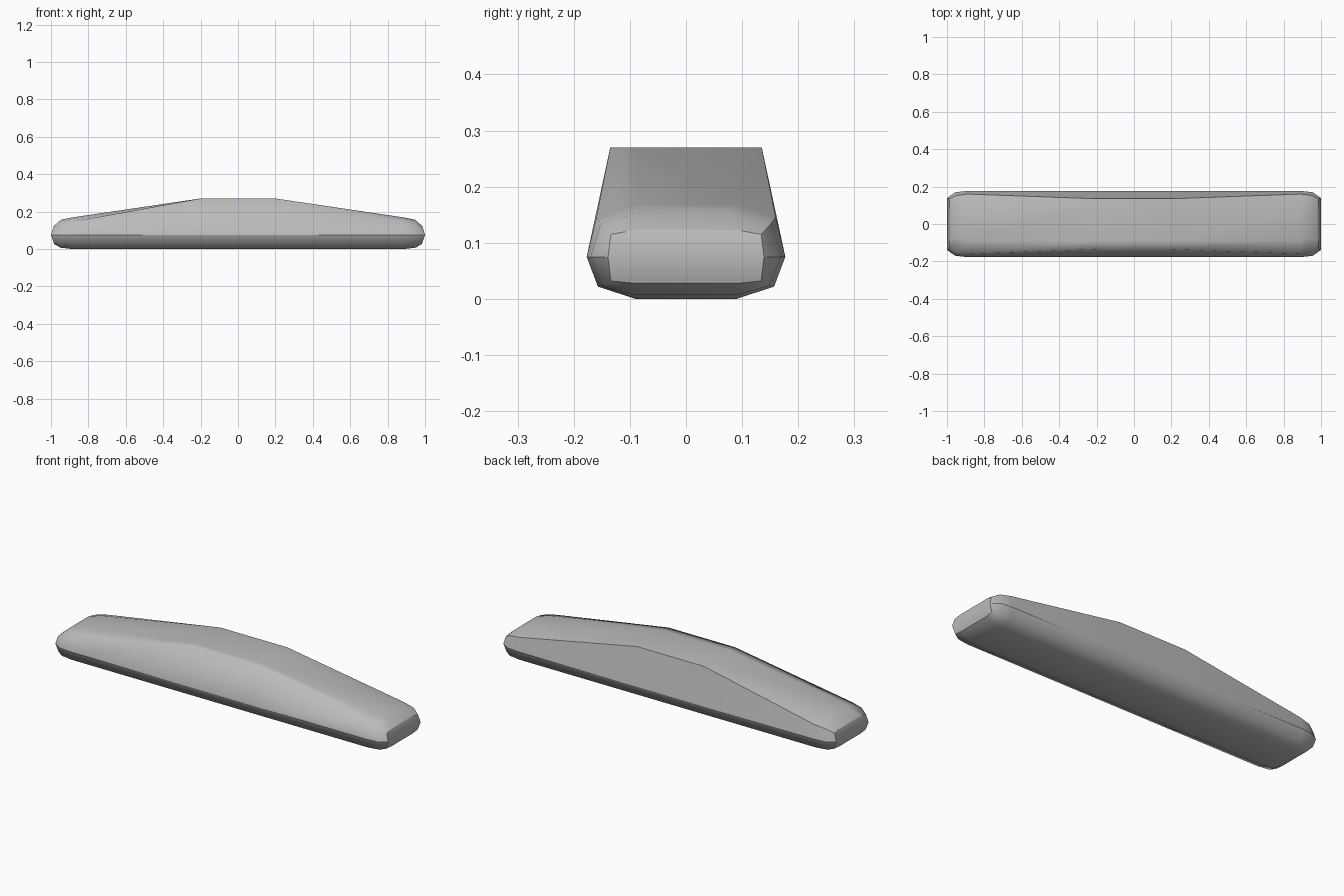
import bpy, bmesh

if "Cube" in bpy.data.objects:
    bpy.data.objects.remove(bpy.data.objects["Cube"], do_unlink=True)

mat = bpy.data.materials.new("plain grey")
mat.use_nodes = True
GREY = (0.5, 0.5, 0.5, 1)
mat.diffuse_color = GREY
mat.node_tree.nodes["Principled BSDF"].inputs["Base Color"].default_value = GREY

# Half sections (x, y, z): bottom, lower bevel, widest line, top edge, crown
MIDDLE = [(.2, .09, 0), (.2, .157, .022), (.2, .177, .075), (.2, .135, .27), (.2, .09, .27)]
SHOULDER = [(.89, .09, 0), (.89, .157, .022), (.89, .177, .075), (.89, .16, .145), (.89, .09, .168)]
CORNER = [(.95, .09, .007), (.955, .148, .023), (.955, .17, .075), (.95, .152, .135), (.945, .07, .157)]
END = [(.985, .09, .028), (.985, .134, .032), (1, .139, .075), (.988, .134, .115), (.985, .09, .123)]
WIDEST, TOP_EDGE = 2, 3
half = [MIDDLE, SHOULDER, CORNER, END]
sections = [(s, -1) for s in reversed(half)] + [(s, 1) for s in half]

bm = bmesh.new()


def ring(section, side):
    """Full closed ring, front points first, then mirrored to the back."""
    front = [bm.verts.new((x * side, -y, z)) for x, y, z in section]
    back = [bm.verts.new((x * side, y, z)) for x, y, z in reversed(section)]
    return front + back


# Lofted shell
rings = [ring(s, side) for s, side in sections]
count = len(rings[0])
for a, b in zip(rings, rings[1:]):
    for i in range(count):
        j = (i + 1) % count
        bm.faces.new((a[i], a[j], b[j], b[i]))

# Slightly bowed end caps
for r in (rings[0], rings[-1]):
    for i in range(len(END) - 1):
        bm.faces.new((r[i], r[i + 1], r[count - 2 - i], r[count - 1 - i]))
bmesh.ops.recalc_face_normals(bm, faces=bm.faces)
for f in bm.faces:
    f.smooth = True


def crease(a, b):
    edge = bm.edges.get((a, b))
    if edge:
        edge.smooth = False


# Crisp widest lines, top edges (front one only in the middle) and end outlines
for k, (a, b) in enumerate(zip(rings, rings[1:])):
    for i in (WIDEST, count - 1 - WIDEST, count - 1 - TOP_EDGE):
        crease(a[i], b[i])
    if k == len(half) - 1:
        crease(a[TOP_EDGE], b[TOP_EDGE])
for r in (rings[0], rings[-1]):
    for i in range(count):
        crease(r[i], r[(i + 1) % count])

mesh = bpy.data.meshes.new("tapered_bar")
bm.to_mesh(mesh)
bm.free()
mesh.materials.append(mat)
bar = bpy.data.objects.new("tapered_bar", mesh)
bpy.context.collection.objects.link(bar)
